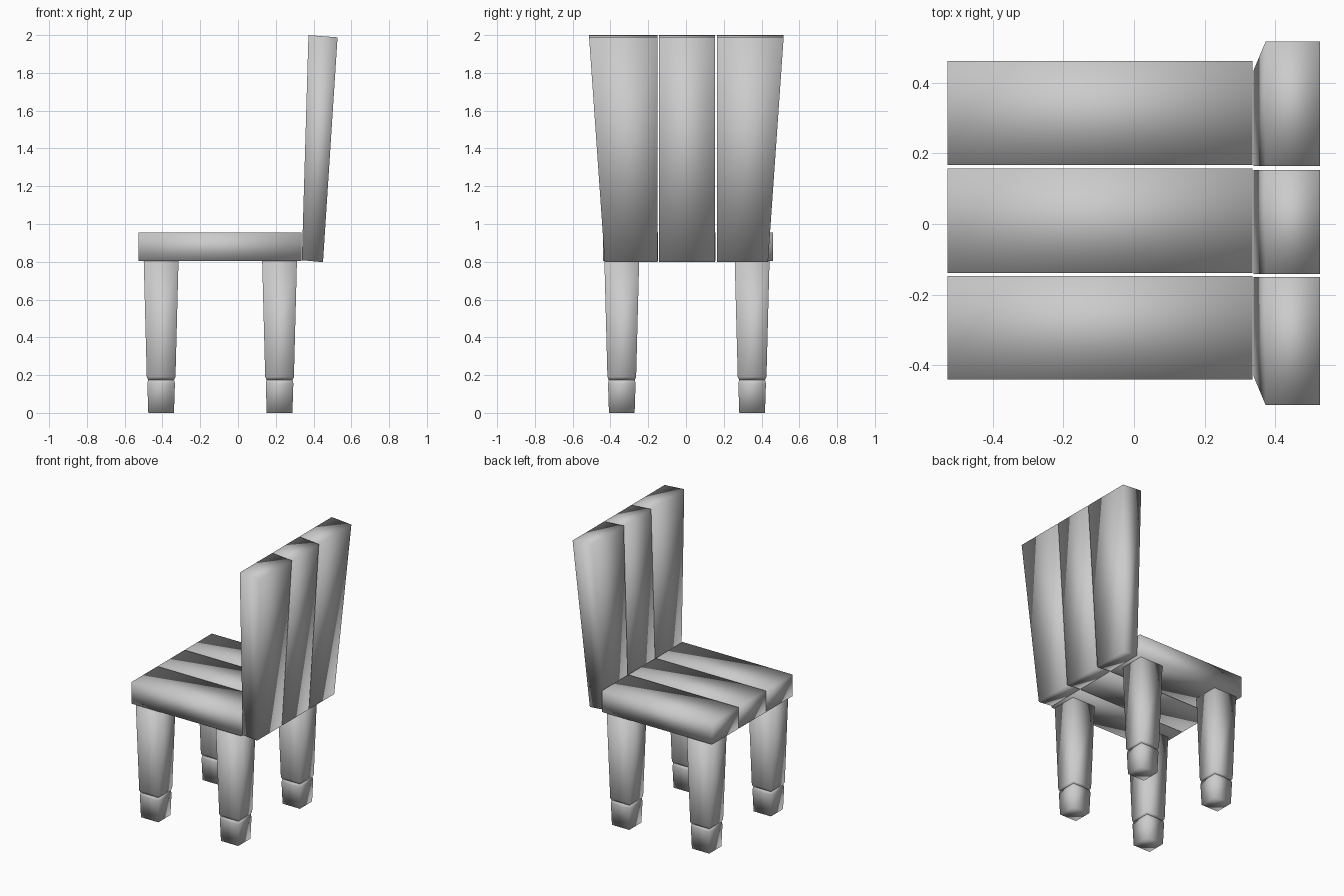
import bpy

if "Cube" in bpy.data.objects:
    bpy.data.objects.remove(bpy.data.objects["Cube"])


def loft(name, rings):
    """Closed solid through matching four-corner rings, smooth shaded."""
    verts = [p for ring in rings for p in ring]
    faces = [(3, 2, 1, 0)]
    for r in range(len(rings) - 1):
        a, b = 4 * r, 4 * r + 4
        for i in range(4):
            j = (i + 1) % 4
            faces.append((a + i, a + j, b + j, b + i))
    t = 4 * (len(rings) - 1)
    faces.append((t, t + 1, t + 2, t + 3))
    mesh = bpy.data.meshes.new(name)
    mesh.from_pydata(verts, [], faces)
    mesh.polygons.foreach_set("use_smooth", [True] * len(faces))
    obj = bpy.data.objects.new(name, mesh)
    bpy.context.collection.objects.link(obj)
    return obj


def rect(x0, x1, y0, y1, z0, z1=None):
    """Ring whose height may slope from z0 at x0 to z1 at x1."""
    z1 = z0 if z1 is None else z1
    return [(x0, y0, z0), (x1, y0, z1), (x1, y1, z1), (x0, y1, z0)]


# Seat planks running front to back
for side, y0, y1 in (("right", -0.44, -0.147), ("middle", -0.139, 0.157), ("left", 0.167, 0.461)):
    loft(f"seat_plank_{side}", [rect(-0.528, 0.335, y0, y1, z) for z in (0.803, 0.955)])

# Leaning backrest slats; the outer two flare outwards towards the top
for side, bottom, top in (
    ("right", (-0.43, -0.15), (-0.513, -0.15)),
    ("middle", (-0.142, 0.153), (-0.142, 0.153)),
    ("left", (0.164, 0.434), (0.164, 0.517)),
):
    loft(f"back_slat_{side}", [
        rect(0.338, 0.45, *bottom, 0.808, 0.798),
        rect(0.373, 0.527, *top, 2.0, 1.988),
    ])

# Tapered square legs with separate shoes
leg_profile = [(0.175, 0.069), (0.19, 0.076), (0.803, 0.092)]
foot_profile = [(0.0, 0.068), (0.155, 0.073), (0.18, 0.068)]
for end, x in (("front", -0.407), ("back", 0.22)):
    for side, y in (("right", -0.34), ("left", 0.35)):
        for part, profile in (("leg", leg_profile), ("foot", foot_profile)):
            loft(f"{end}_{side}_{part}",
                 [rect(x - h, x + h, y - h, y + h, z) for z, h in profile])
